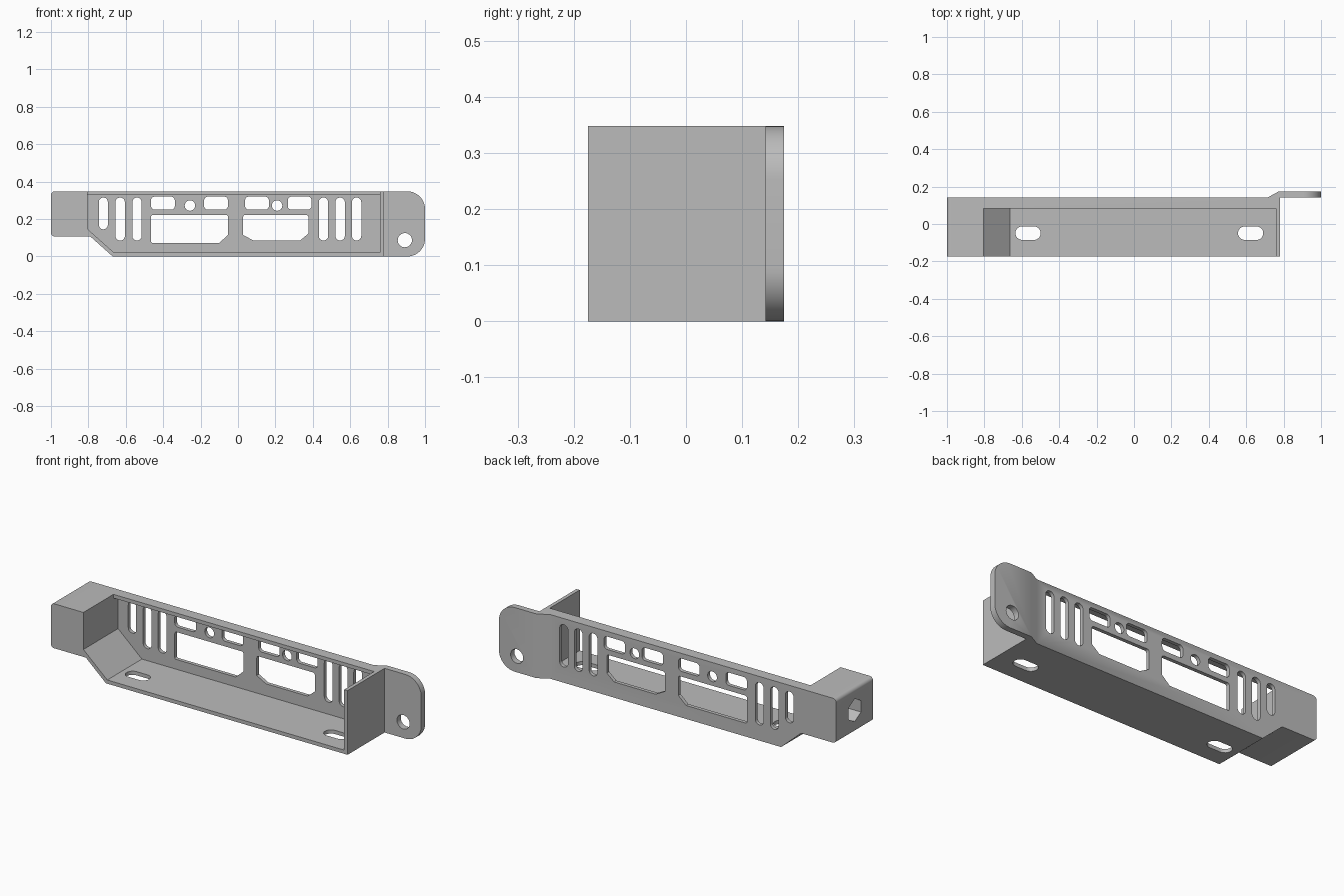
import bpy, bmesh, math
from mathutils import Vector

if "Cube" in bpy.data.objects:
    bpy.data.objects.remove(bpy.data.objects["Cube"], do_unlink=True)

grey = bpy.data.materials.new("matte grey")
grey.use_nodes = True
grey.diffuse_color = (0.5, 0.5, 0.5, 1)
grey.node_tree.nodes["Principled BSDF"].inputs["Base Color"].default_value = (0.5, 0.5, 0.5, 1)

FRONT, BACK, EAR_BACK, HEIGHT = -0.175, 0.142, 0.175, 0.348
WALL = 0.02


def rounded(points, radii, steps=8):
    """Outline with each corner rounded by its own radius."""
    out = []
    for i, p in enumerate(points):
        p, r = Vector(p), radii[i]
        if r == 0:
            out.append(p)
            continue
        a = (Vector(points[i - 1]) - p).normalized()
        b = (Vector(points[(i + 1) % len(points)]) - p).normalized()
        half = a.angle(b) / 2
        centre = p + (a + b).normalized() * (r / math.sin(half))
        s, e = p + a * (r / math.tan(half)) - centre, p + b * (r / math.tan(half)) - centre
        sweep = s.angle_signed(e)
        for k in range(steps + 1):
            t = -sweep * k / steps
            out.append(centre + Vector((s.x * math.cos(t) - s.y * math.sin(t),
                                        s.x * math.sin(t) + s.y * math.cos(t))))
    return out


def box2d(x0, x1, z0, z1, r=0.0):
    return rounded([(x0, z0), (x1, z0), (x1, z1), (x0, z1)], [r] * 4)


def slot(x0, x1, z0, z1):
    return box2d(x0, x1, z0, z1, min(x1 - x0, z1 - z0) * 0.499)


def polygon(x, z, r, n, turn=0.0):
    return [Vector((x + r * math.cos(turn + math.tau * k / n),
                    z + r * math.sin(turn + math.tau * k / n))) for k in range(n)]


def prisms(name, outlines, lo, hi, axis="y"):
    """Extrude outlines along an axis, all into one object."""
    place = {"x": lambda p, d: (d, p[0], p[1]),
             "y": lambda p, d: (p[0], d, p[1]),
             "z": lambda p, d: (p[0], p[1], d)}[axis]
    bm = bmesh.new()
    for line in outlines:
        low = [bm.verts.new(place(p, lo)) for p in line]
        high = [bm.verts.new(place(p, hi)) for p in line]
        bm.faces.new(low)
        bm.faces.new(high[::-1])
        for i in range(len(line)):
            j = (i + 1) % len(line)
            bm.faces.new((low[j], low[i], high[i], high[j]))
    bmesh.ops.recalc_face_normals(bm, faces=bm.faces)
    mesh = bpy.data.meshes.new(name)
    bm.to_mesh(mesh)
    bm.free()
    mesh.materials.append(grey)
    obj = bpy.data.objects.new(name, mesh)
    bpy.context.scene.collection.objects.link(obj)
    return obj


def combine(target, others, operation):
    """Apply booleans and remove the helper objects."""
    for other in others:
        other.hide_render = True
        mod = target.modifiers.new("combine", "BOOLEAN")
        mod.operation, mod.solver, mod.object = operation, "EXACT", other
        bpy.context.view_layer.objects.active = target
        bpy.ops.object.modifier_apply(modifier=mod.name)
        bpy.data.objects.remove(other, do_unlink=True)


# Tray with solid end block, cut from one silhouette
outer = rounded([(-1, 0.107), (-0.79, 0.107), (-0.67, 0), (0.78, 0), (0.78, HEIGHT), (-1, HEIGHT)],
                [0.02, 0, 0, 0, 0, 0.02])
body = prisms("mounting_bracket", [outer], FRONT, BACK)


def cavity(top):
    return [(-0.805, 0.147), (-0.662, WALL), (0.76, WALL), (0.76, top), (-0.805, top)]


combine(body, [prisms("inner_space", [cavity(HEIGHT - WALL)], -0.3, BACK - WALL),
               prisms("top_opening", [cavity(0.5)], -0.3, 0.082)], "DIFFERENCE")

# Mounting ear: cranked plan, rounded outer corners
ear = prisms("mounting_ear", [[(0.715, BACK - 0.01), (0.715, BACK), (0.775, EAR_BACK),
                               (1.01, EAR_BACK), (1.01, BACK), (0.77, BACK), (0.77, BACK - 0.01)]],
             0, HEIGHT, "z")
ear_shape = rounded([(0.6, 0), (1, 0), (1, HEIGHT), (0.6, HEIGHT)], [0, 0.095, 0.095, 0], 14)
combine(ear, [prisms("ear_outline", [ear_shape], 0, 0.3)], "INTERSECT")
combine(body, [ear], "UNION")

# Ventilation slots, ports and windows in the back panel
openings = [slot(-0.744, -0.696, 0.145, 0.315)]
openings += [slot(x - 0.025, x + 0.025, 0.085, 0.315) for x in (-0.63, -0.54, 0.457, 0.546, 0.634)]
openings += [box2d(x, x + 0.127, 0.25, 0.32, 0.02) for x in (-0.465, -0.181, 0.038, 0.266)]
openings += [polygon(x, 0.272, 0.028, 24) for x in (-0.257, 0.209)]
openings.append(rounded([(-0.465, 0.073), (-0.1, 0.073), (-0.053, 0.115), (-0.053, 0.222), (-0.465, 0.222)],
                        [0.008, 0, 0, 0.012, 0.012]))
openings.append(rounded([(0.027, 0.115), (0.083, 0.085), (0.332, 0.085), (0.376, 0.122),
                         (0.376, 0.222), (0.027, 0.222)], [0, 0, 0, 0, 0.012, 0.012]))
openings.append(polygon(0.892, 0.087, 0.038, 32))

# Floor slots and blind hexagonal socket in the end block
floor_slots = [slot(x, x + 0.135, -0.085, -0.013) for x in (-0.634, 0.556)]
socket = [polygon(-0.017, 0.228, 0.062, 6, math.pi / 2)]
combine(body, [prisms("panel_cutter", openings, 0.09, 0.3),
               prisms("floor_cutter", floor_slots, -0.1, 0.1, "z"),
               prisms("socket_cutter", socket, -1.1, -0.88, "x")], "DIFFERENCE")

bpy.ops.object.select_all(action="DESELECT")
body.select_set(True)
bpy.context.view_layer.objects.active = body
bpy.ops.object.shade_smooth_by_angle(angle=math.radians(30))
